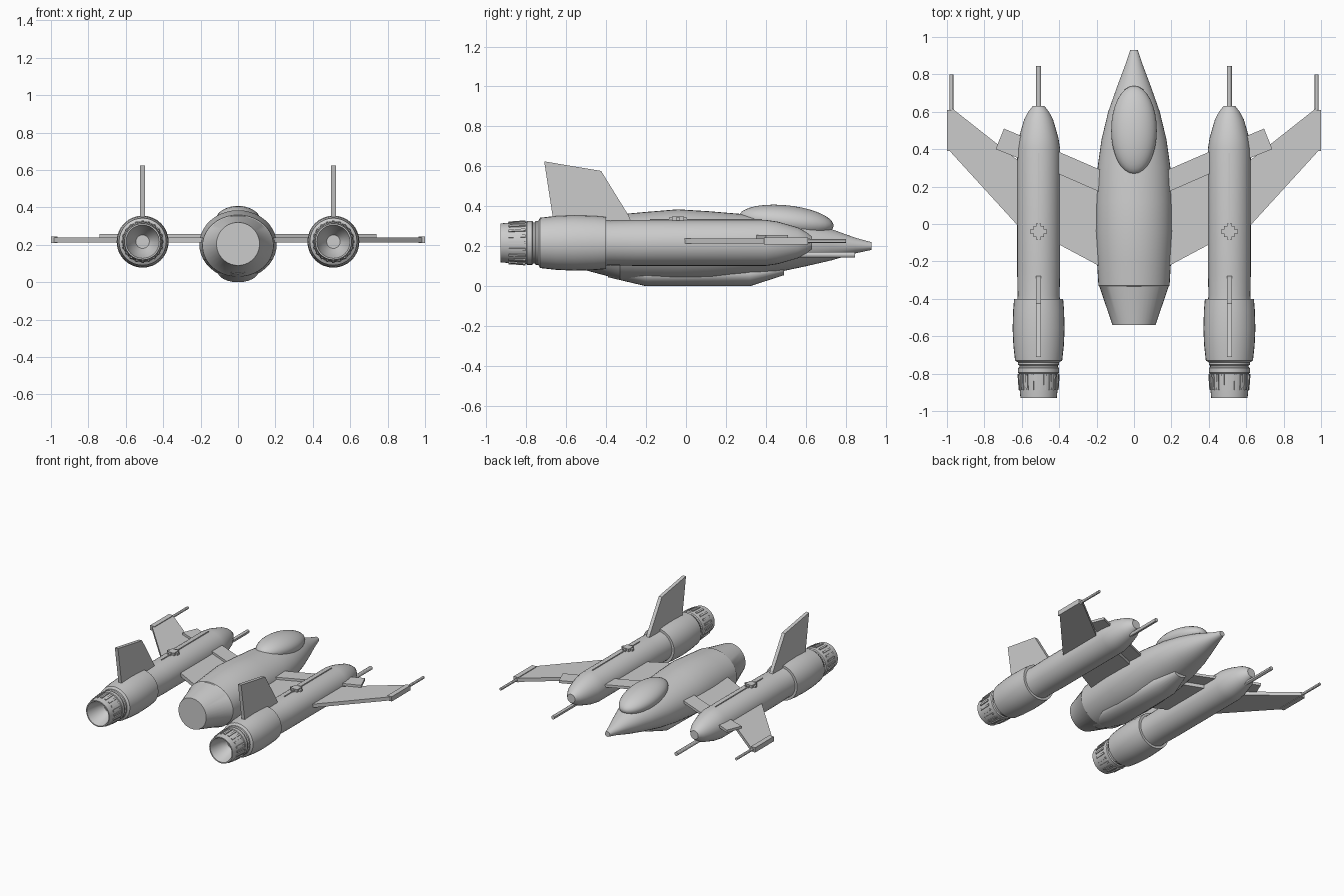
import bpy
import bmesh
from math import sin, cos, pi, radians
from mathutils import Matrix

cube = bpy.data.objects.get("Cube")
if cube:
    bpy.data.objects.remove(cube, do_unlink=True)

grey = bpy.data.materials.new("light grey")
grey.use_nodes = True
grey.diffuse_color = (0.6, 0.6, 0.6, 1)
grey.node_tree.nodes["Principled BSDF"].inputs["Base Color"].default_value = (0.6, 0.6, 0.6, 1)


def finish(bm, name, angle=30):
    bmesh.ops.recalc_face_normals(bm, faces=bm.faces)
    mesh = bpy.data.meshes.new(name)
    bm.to_mesh(mesh)
    bm.free()
    mesh.materials.append(grey)
    mesh.shade_smooth()
    mesh.set_sharp_from_angle(angle=radians(angle))
    obj = bpy.data.objects.new(name, mesh)
    bpy.context.collection.objects.link(obj)
    return obj


def loft(name, stations, x=0, sides=32, angle=30):
    """Elliptical rings along y; each station is (y, half width, top, bottom)."""
    bm = bmesh.new()
    rings = []
    for y, rx, top, bottom in stations:
        mid, rz = (top + bottom) / 2, (top - bottom) / 2
        rings.append([bm.verts.new((x + rx * cos(2 * pi * i / sides), y,
                                    mid + rz * sin(2 * pi * i / sides))) for i in range(sides)])
    for a, b in zip(rings, rings[1:]):
        for i in range(sides):
            j = (i + 1) % sides
            bm.faces.new((a[i], a[j], b[j], b[i]))
    bm.faces.new(rings[0])
    bm.faces.new(rings[-1])
    return finish(bm, name, angle)


def tube(name, profile, x, z, sides=32):
    return loft(name, [(y, r, z + r, z - r) for y, r in profile], x, sides)


def plate(name, points, axis, low, high):
    """Extrude an outline: axis 'z' takes (x, y) points, axis 'x' takes (y, z)."""
    bm = bmesh.new()
    place = (lambda p, t: (p[0], p[1], t)) if axis == "z" else (lambda p, t: (t, p[0], p[1]))
    a = [bm.verts.new(place(p, low)) for p in points]
    b = [bm.verts.new(place(p, high)) for p in points]
    bm.faces.new(a)
    bm.faces.new(b)
    for i in range(len(a)):
        j = (i + 1) % len(a)
        bm.faces.new((a[i], a[j], b[j], b[i]))
    return finish(bm, name, 10)


def box(name, x, y, z, sx, sy, sz):
    bm = bmesh.new()
    bmesh.ops.create_cube(bm, size=1, matrix=Matrix.Translation((x, y, z)) @ Matrix.Diagonal((sx, sy, sz, 1)))
    return finish(bm, name, 10)


# Central body, belly and canopy
loft("fuselage", [
    (-0.54, 0.115, 0.32, 0.09), (-0.335, 0.185, 0.355, 0.035), (-0.33, 0.19, 0.36, 0.03),
    (-0.2, 0.198, 0.372, 0.025), (-0.04, 0.207, 0.385, 0.02), (0.12, 0.205, 0.375, 0.025),
    (0.3, 0.195, 0.36, 0.045), (0.45, 0.174, 0.345, 0.068), (0.6, 0.138, 0.32, 0.1),
    (0.73, 0.092, 0.285, 0.13), (0.85, 0.047, 0.242, 0.165), (0.93, 0.02, 0.22, 0.182)], sides=40)
loft("belly_fairing", [
    (-0.39, 0.06, 0.12, 0.045), (-0.2, 0.11, 0.12, 0), (0.32, 0.1, 0.12, 0), (0.49, 0.05, 0.12, 0.055)], sides=24)
bm = bmesh.new()
bmesh.ops.create_uvsphere(bm, u_segments=32, v_segments=20, radius=1, matrix=Matrix.Translation((0, 0.502, 0.325))
                          @ Matrix.Rotation(radians(-6), 4, "X") @ Matrix.Diagonal((0.122, 0.238, 0.08, 1)))
finish(bm, "canopy")

NZ = 0.217  # nacelle axis height
for side, s in (("left", 1), ("right", -1)):
    x = s * 0.51
    # Engine nacelle with its rear sleeve
    tube(side + "_nacelle", [(-0.42, 0.115), (-0.38, 0.112), (-0.25, 0.115), (0.4, 0.115), (0.46, 0.106),
                             (0.56, 0.077), (0.6, 0.055), (0.63, 0.032)], x, NZ)
    tube(side + "_engine_sleeve", [(-0.74, 0.11), (-0.73, 0.126), (-0.65, 0.135), (-0.56, 0.139),
                                   (-0.46, 0.136), (-0.4, 0.131), (-0.4, 0.11)], x, NZ)
    tube(side + "_nozzle_neck", [(-0.8, 0.104), (-0.795, 0.11), (-0.77, 0.11), (-0.765, 0.103), (-0.757, 0.103),
                                 (-0.752, 0.11), (-0.72, 0.11)], x, NZ)
    # Open tapered nozzle, hollowed to a cone
    tube(side + "_nozzle", [(-0.76, 0.004), (-0.83, 0.06), (-0.93, 0.089), (-0.93, 0.097),
                            (-0.86, 0.104), (-0.8, 0.106), (-0.79, 0.1)], x, NZ)
    bm = bmesh.new()
    for i in range(20):
        turn = Matrix.Translation((x, 0, NZ)) @ Matrix.Rotation(2 * pi * i / 20, 4, "Y")
        bmesh.ops.create_cube(bm, size=1, matrix=turn @ Matrix.Translation((0, -0.845, 0.104))
                              @ Matrix.Rotation(radians(4), 4, "X") @ Matrix.Diagonal((0.013, 0.085, 0.012, 1)))
    finish(bm, side + "_nozzle_petals", 10)

    # Swept main wing and the forward strut crossing the nacelle
    plate(side + "_wing", [(s * px, py) for px, py in (
        (0.1, 0.15), (0.4, 0.27), (0.62, 0.34), (0.975, 0.62), (0.985, 0.39), (0.62, -0.01), (0.4, -0.11),
        (0.1, -0.27))], "z", 0.213, 0.24)
    plate(side + "_strut", [(s * px, py) for px, py in (
        (0.1, 0.255), (0.4, 0.385), (0.695, 0.51), (0.74, 0.4), (0.42, 0.275), (0.1, 0.135))], "z", 0.238, 0.257)
    # Wing tip pod and barrels
    box(side + "_tip_pod", s * 0.982, 0.5, 0.227, 0.036, 0.22, 0.036)
    tube(side + "_tip_gun", [(0.6, 0.01), (0.8, 0.01)], s * 0.976, 0.227, 12)
    tube(side + "_nacelle_gun", [(0.5, 0.014), (0.845, 0.014)], x, 0.157, 12)

    # Tail fin and its base rail
    plate(side + "_fin", [(-0.66, 0.3), (-0.71, 0.625), (-0.425, 0.577), (-0.285, 0.35), (-0.27, 0.31)],
          "x", x - 0.013, x + 0.013)
    # Spine rail and sensor block with four nubs
    box(side + "_spine", x, 0.1, 0.33, 0.007, 0.56, 0.012)
    box(side + "_sensor", x, -0.04, 0.336, 0.056, 0.058, 0.026)
    box(side + "_sensor_cross_bar", x, -0.04, 0.337, 0.09, 0.02, 0.014)
    box(side + "_sensor_long_bar", x, -0.04, 0.337, 0.02, 0.09, 0.014)
